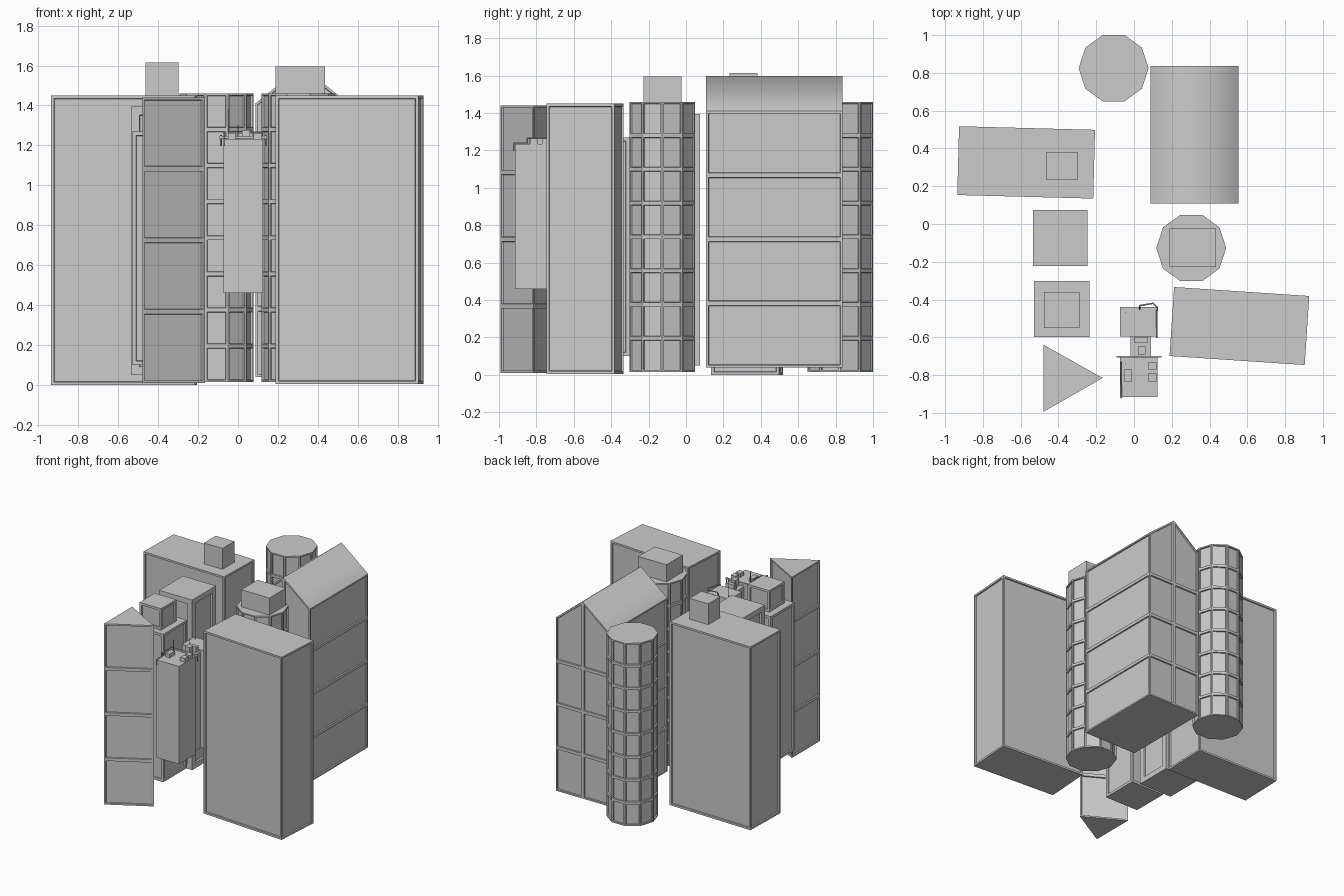
import bpy, bmesh, math
from mathutils import Vector

if "Cube" in bpy.data.objects:
    bpy.data.objects.remove(bpy.data.objects["Cube"])


def link(name, bm):
    me = bpy.data.meshes.new(name)
    bm.to_mesh(me)
    bm.free()
    ob = bpy.data.objects.new(name, me)
    bpy.context.collection.objects.link(ob)
    return ob


def shell(name, panels, plain, frame=0.0, depth=0.01, smooth=()):
    """Closed body from face outlines; panel faces get a recessed frame."""
    bm = bmesh.new()

    def make(pts):
        return bm.faces.new([bm.verts.new(p) for p in pts])
    walls = [make(p) for p in panels]
    for p in plain:
        make(p)
    for p in smooth:
        make(p).smooth = True
    bmesh.ops.remove_doubles(bm, verts=bm.verts[:], dist=1e-5)
    bmesh.ops.recalc_face_normals(bm, faces=bm.faces[:])
    bm.normal_update()
    if frame:
        bmesh.ops.inset_individual(bm, faces=walls, thickness=frame, use_even_offset=True)
        bmesh.ops.inset_individual(bm, faces=walls, thickness=0.002, depth=-depth,
                                   use_even_offset=True)
    return link(name, bm)


def prism(name, pts, z0, z1, rows=1, frame=0.0, depth=0.01):
    """Upright tower over a plan outline, walls split into rows of panels."""
    zs = [z0 + (z1 - z0) * i / rows for i in range(rows + 1)]
    walls = []
    for (ax, ay), (bx, by) in zip(pts, pts[1:] + pts[:1]):
        for lo, hi in zip(zs, zs[1:]):
            walls.append([(ax, ay, lo), (bx, by, lo), (bx, by, hi), (ax, ay, hi)])
    caps = [[(x, y, z) for x, y in pts] for z in (z0, z1)]
    return shell(name, walls, caps, frame, depth)


def rect(x0, x1, y0, y1):
    return [(x0, y0), (x1, y0), (x1, y1), (x0, y1)]


def turned(cx, cy, w, d, deg):
    a = math.radians(deg)
    c, s = math.cos(a), math.sin(a)
    return [(cx + x * c - y * s, cy + x * s + y * c)
            for x, y in rect(-w / 2, w / 2, -d / 2, d / 2)]


def ring(cx, cy, r, n):
    return [(cx + r * math.cos(2 * math.pi * i / n), cy + r * math.sin(2 * math.pi * i / n))
            for i in range(n)]


def pipe(name, pts, r=0.004):
    bm = bmesh.new()
    for a, b in zip(pts, pts[1:]):
        a, b = Vector(a), Vector(b)
        d = b - a
        m = d.to_track_quat('Z', 'Y').to_matrix().to_4x4()
        m.translation = (a + b) / 2
        bmesh.ops.create_cone(bm, cap_ends=True, segments=8, radius1=r, radius2=r,
                              depth=d.length + r, matrix=m)
    return link(name, bm)


# ten-sided towers
prism("round_tower_back", ring(-0.108, 0.825, 0.185, 10), 0.015, 1.46, 8, 0.01)
prism("round_tower_middle", ring(0.303, -0.127, 0.185, 10), 0.015, 1.46, 8, 0.01)
prism("round_tower_roof_box", rect(0.188, 0.435, -0.228, -0.024), 1.46, 1.595)

# large slab buildings
prism("slab_left", turned(-0.571, 0.326, 0.72, 0.364, -1.5), 0.0, 1.45, 1, 0.015)
prism("slab_left_roof_box", rect(-0.462, -0.298, 0.233, 0.381), 1.45, 1.615)
prism("slab_right", turned(0.558, -0.54, 0.717, 0.366, -3.8), 0.005, 1.45, 1, 0.015)

# square towers
prism("square_tower_back", rect(-0.535, -0.245, -0.222, 0.074), 0.05, 1.395, 1, 0.042, 0.015)
prism("square_tower_front", rect(-0.53, -0.235, -0.598, -0.302), 0.10, 1.27, 1, 0.02)
prism("square_tower_roof_box", rect(-0.477, -0.288, -0.55, -0.36), 1.27, 1.44, 1, 0.018)

# triangular tower
prism("triangle_tower", [(-0.478, -0.993), (-0.166, -0.815), (-0.478, -0.64)],
      0.01, 1.44, 4, 0.012)

# gabled building: two panel columns on each end, one on each long side
x0, x1, y0, y1 = 0.087, 0.553, 0.108, 0.837
xm, zb, ze, zr = 0.32, 0.04, 1.41, 1.597
levels = [zb + (ze - zb) * i / 4 for i in range(5)]
walls = []
for i, (lo, hi) in enumerate(zip(levels, levels[1:])):
    mid = zr if i == 3 else hi
    for x in (x0, x1):
        walls.append([(x, y0, lo), (x, y1, lo), (x, y1, hi), (x, y0, hi)])
        for y in (y0, y1):
            walls.append([(x, y, lo), (xm, y, lo), (xm, y, mid), (x, y, hi)])
floor = [(x0, y0, zb), (xm, y0, zb), (x1, y0, zb), (x1, y1, zb), (xm, y1, zb), (x0, y1, zb)]
roof = [[(x, y0, ze), (x, y1, ze), (xm, y1, zr), (xm, y0, zr)] for x in (x0, x1)]
shell("gabled_building", walls, [floor], 0.012, 0.01, roof)

# small raised tower: two blocks joined by a narrower neck
prism("small_tower_front", rect(-0.073, 0.124, -0.915, -0.70), 0.46, 1.233)
prism("small_tower_neck", rect(-0.018, 0.09, -0.70, -0.595), 0.46, 1.22)
prism("small_tower_back", rect(-0.073, 0.124, -0.595, -0.44), 0.46, 1.233)

# rooftop equipment on the small tower
for i, (a, b, c, d, h) in enumerate([(-0.05, -0.013, -0.836, -0.767, 0.03),
                                     (0.077, 0.119, -0.77, -0.73, 0.03),
                                     (0.077, 0.119, -0.835, -0.79, 0.03),
                                     (0.0, 0.075, -0.63, -0.60, 0.03),
                                     (0.02, 0.06, -0.69, -0.645, 0.045)]):
    prism(f"roof_unit_{i + 1}", rect(a, b, c, d), 1.22, 1.233 + h)
prism("roof_crossbar", rect(-0.092, 0.145, -0.708, -0.698), 1.235, 1.247)
pipe("roof_pipe_left", [(-0.068, -0.92, 1.20), (-0.068, -0.92, 1.225), (-0.068, -0.92, 1.238),
                        (-0.068, -0.85, 1.238), (-0.068, -0.85, 1.265), (-0.068, -0.73, 1.265)])
pipe("roof_pipe_right", [(0.12, -0.60, 1.24), (0.122, -0.44, 1.265), (0.10, -0.42, 1.265),
                         (0.03, -0.432, 1.265), (0.03, -0.45, 1.235)])
for i, s in enumerate([(-0.085, -0.703), (0.138, -0.703)]):
    pipe(f"crossbar_hook_{i + 1}", [(s[0], s[1], 1.20), (s[0], s[1], 1.25)])
for i, (x, y, h) in enumerate([(-0.045, -0.47, 1.38), (-0.045, -0.74, 1.33), (0.0, -0.61, 1.30)]):
    pipe(f"antenna_{i + 1}", [(x, y, 1.233), (x, y, h)], 0.003)
